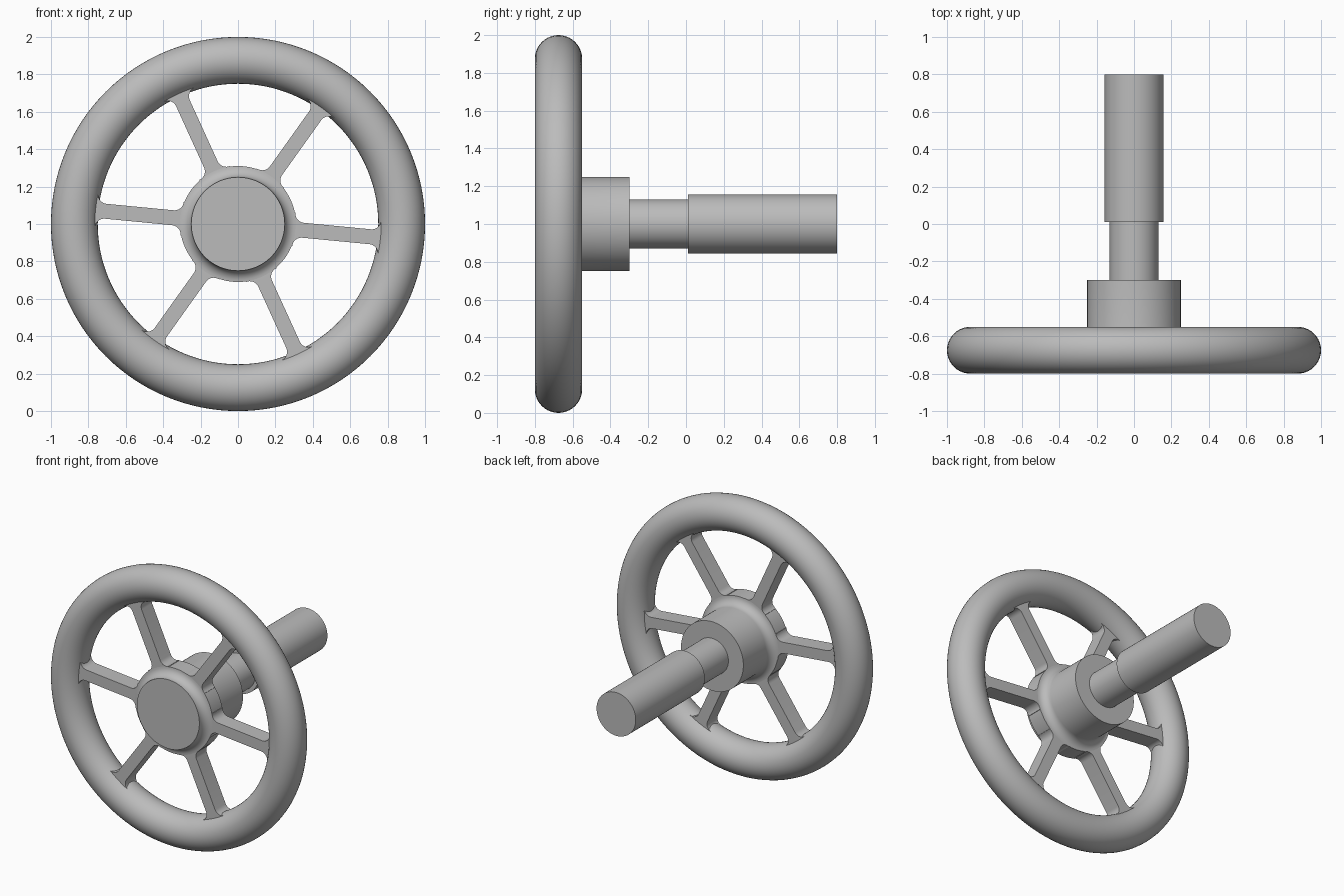
import bpy, bmesh
from math import sin, cos, pi, radians
from mathutils import Matrix

cube = bpy.data.objects.get("Cube")
if cube:
    bpy.data.objects.remove(cube, do_unlink=True)

AXIS_Z = 1.0        # height of the wheel axis
WHEEL_Y = -0.675    # middle plane of the wheel
HALF_WEB = 0.06     # half depth of spokes and hub flange

grey = bpy.data.materials.new("plain grey")
grey.use_nodes = True
colour = (0.5, 0.5, 0.5, 1)
grey.diffuse_color = colour
grey.node_tree.nodes["Principled BSDF"].inputs["Base Color"].default_value = colour


def arc(cx, cy, r, start, end, steps=8):
    """Points on a circular arc, angles in degrees."""
    angles = [radians(start + (end - start) * i / steps) for i in range(steps + 1)]
    return [(cx + r * cos(a), cy + r * sin(a)) for a in angles]


def finish(name, bm):
    bmesh.ops.remove_doubles(bm, verts=bm.verts, dist=1e-5)
    bmesh.ops.recalc_face_normals(bm, faces=bm.faces)
    mesh = bpy.data.meshes.new(name)
    bm.to_mesh(mesh)
    bm.free()
    mesh.materials.append(grey)
    obj = bpy.data.objects.new(name, mesh)
    bpy.context.collection.objects.link(obj)
    bpy.ops.object.select_all(action='DESELECT')
    obj.select_set(True)
    bpy.context.view_layer.objects.active = obj
    bpy.ops.object.shade_smooth_by_angle(angle=radians(30))
    return obj


def lathe(name, profile, steps=96):
    """Revolve (radius, y) points about the wheel axis."""
    bm = bmesh.new()
    verts = [bm.verts.new((r, y, AXIS_Z)) for r, y in profile]
    edges = [bm.edges.new(pair) for pair in zip(verts, verts[1:])]
    bmesh.ops.spin(bm, geom=verts + edges, cent=(0, 0, AXIS_Z), axis=(0, 1, 0),
                   angle=2 * pi, steps=steps, use_duplicate=False)
    return finish(name, bm)


# Round rim
lathe("rim", arc(0.875, WHEEL_Y, 0.125, 0, 360, 40), 128)

# Hub with a flange blended in by fillets on both sides
front, back = WHEEL_Y - HALF_WEB, WHEEL_Y + HALF_WEB
lathe("hub", [(0, -0.8), (0.25, -0.8)]
      + arc(0.31, front - 0.06, 0.06, 180, 90)
      + arc(0.31, back + 0.06, 0.06, 270, 180)
      + [(0.25, -0.3), (0, -0.3)])

# Stepped shaft
lathe("shaft", [(0, -0.31), (0.13, -0.31), (0.13, 0.01),
                (0.157, 0.01), (0.157, 0.8), (0, 0.8)])

# Six spokes, flared at the hub and the rim
side = ([(0.2, 0.09)] + arc(0.35, 0.09, 0.05, 180, 270)
        + arc(0.71, 0.09, 0.05, 270, 360) + [(0.8, 0.09)])
outline = side + [(r, -t) for r, t in reversed(side)]
bm = bmesh.new()
for i in range(6):
    turn = (Matrix.Translation((0, 0, AXIS_Z))
            @ Matrix.Rotation(radians(5.5 - 60 * i), 4, 'Y'))
    verts = [bm.verts.new((r, front, t)) for r, t in outline]
    face = bm.faces.new(verts)
    ext = bmesh.ops.extrude_face_region(bm, geom=[face], use_keep_orig=True)
    new = [v for v in ext["geom"] if isinstance(v, bmesh.types.BMVert)]
    bmesh.ops.translate(bm, verts=new, vec=(0, 2 * HALF_WEB, 0))
    bmesh.ops.transform(bm, matrix=turn, verts=verts + new)
finish("spokes", bm)
